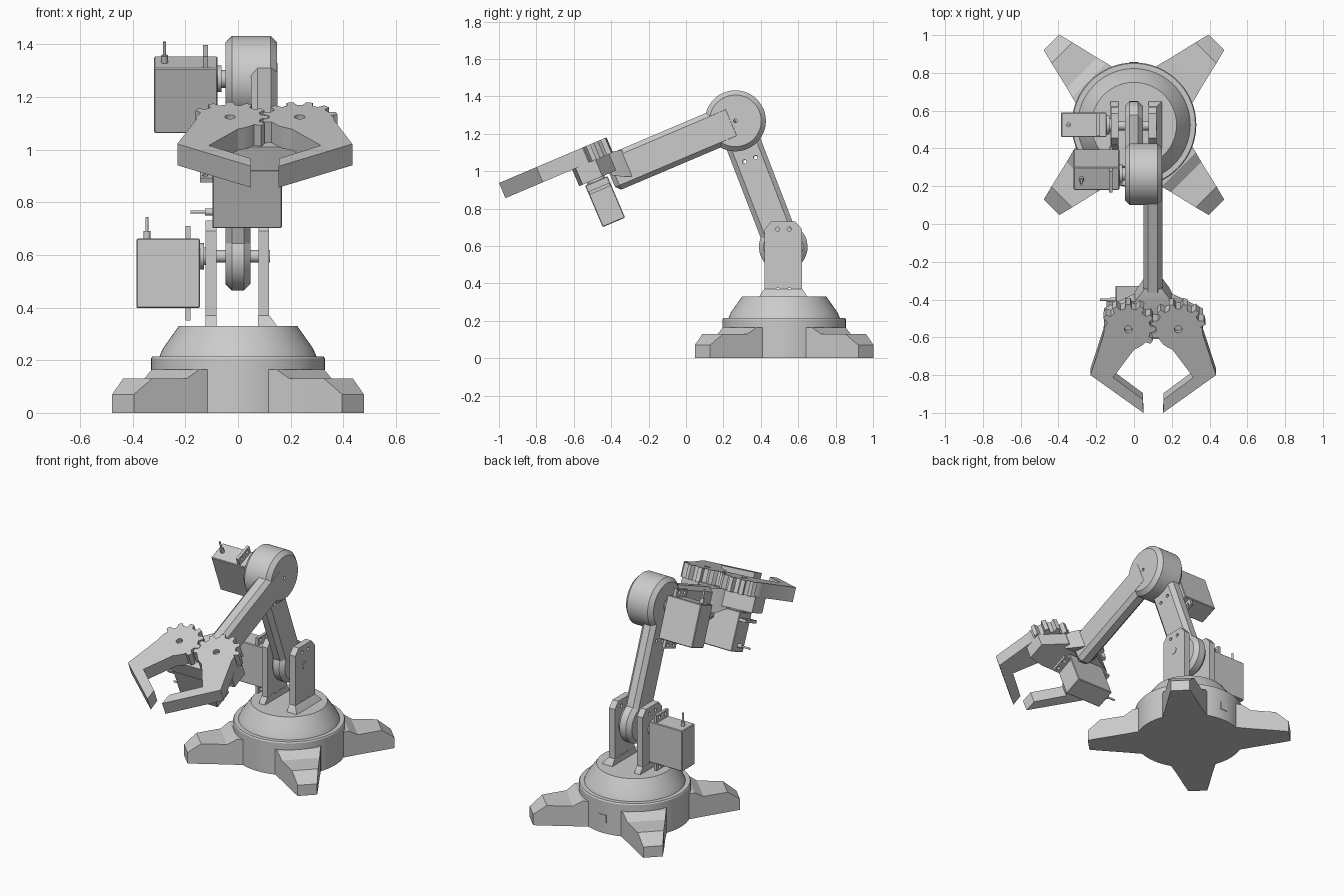
import bpy, bmesh
from math import sin, cos, radians, pi
from mathutils import Matrix, Vector

if "Cube" in bpy.data.objects:
    bpy.data.objects.remove(bpy.data.objects["Cube"])

grey = bpy.data.materials.new("light grey plastic")
grey.use_nodes = True
GREY = (0.6, 0.6, 0.6, 1)
grey.diffuse_color = GREY
grey.node_tree.nodes["Principled BSDF"].inputs["Base Color"].default_value = GREY

parts = []
WORLD = Matrix.Identity(4)


def finish(name, bm, frame=WORLD):
    bmesh.ops.recalc_face_normals(bm, faces=bm.faces)
    bm.transform(frame)
    mesh = bpy.data.meshes.new(name)
    bm.to_mesh(mesh)
    bm.free()
    mesh.materials.append(grey)
    obj = bpy.data.objects.new(name, mesh)
    bpy.context.collection.objects.link(obj)
    parts.append(obj)
    return obj


def prism(name, outline, z0, z1, frame=WORLD, bevel=0):
    """Extrude a flat outline, optionally chamfering its sharp edges."""
    bm = bmesh.new()
    face = bm.faces.new([bm.verts.new((x, y, z0)) for x, y in outline])
    up = bmesh.ops.extrude_face_region(bm, geom=[face])["geom"]
    verts = [v for v in up if isinstance(v, bmesh.types.BMVert)]
    bmesh.ops.translate(bm, verts=verts, vec=(0, 0, z1 - z0))
    bmesh.ops.recalc_face_normals(bm, faces=bm.faces)
    if bevel:
        sharp = [e for e in bm.edges if e.calc_face_angle(0) > radians(60)]
        bmesh.ops.bevel(bm, geom=sharp, offset=bevel, offset_type='OFFSET',
                        segments=1, profile=0.5, affect='EDGES')
    return finish(name, bm, frame)


def rect(x0, x1, y0, y1):
    return [(x0, y0), (x1, y0), (x1, y1), (x0, y1)]


def box(name, x, y, z, frame=WORLD, bevel=0):
    return prism(name, rect(*x, *y), *z, frame, bevel)


def circle(r, n=48):
    return [(r * cos(2 * pi * i / n), r * sin(2 * pi * i / n)) for i in range(n)]


def loft(name, loops, frame=WORLD):
    """Skin a row of four-point loops and cap both ends."""
    bm = bmesh.new()
    rows = [[bm.verts.new(p) for p in loop] for loop in loops]
    for a, b in zip(rows, rows[1:]):
        for i in range(4):
            j = (i + 1) % 4
            bm.faces.new((a[i], a[j], b[j], b[i]))
    bm.faces.new(rows[0])
    bm.faces.new(rows[-1])
    return finish(name, bm, frame)


def drill(obj, holes, r, z0, z1, frame):
    """Cut round holes through an object, then drop the cutter."""
    for x, y in holes:
        cutter = prism("cutter", circle(r, 20), z0, z1, frame @ Matrix.Translation((x, y, 0)))
        parts.remove(cutter)
        mod = obj.modifiers.new("hole", 'BOOLEAN')
        mod.operation, mod.object, mod.solver = 'DIFFERENCE', cutter, 'EXACT'
        bpy.context.view_layer.objects.active = obj
        bpy.ops.object.modifier_apply(modifier=mod.name)
        bpy.data.objects.remove(cutter)


def pivot(y, z, tilt):
    return Matrix.Translation((0, y, z)) @ Matrix.Rotation(radians(tilt), 4, 'X')


# Frames: SIDE extrudes along x with the outline in (y, z)
SIDE = Matrix(((0, 0, 1, 0), (1, 0, 0, 0), (0, 1, 0, 0), (0, 0, 0, 1)))
SHAFT_X = Matrix(((0, 0, 1, 0), (0, -1, 0, 0), (1, 0, 0, 0), (0, 0, 0, 1)))
BASE = Matrix.Translation((0, 0.525, 0))
SHOULDER = pivot(0.52, 0.595, 21.1)
ELBOW = pivot(0.264, 1.269, 21.1)
FOREARM = pivot(0.264, 1.269, 23)

# Base drum with a sloped turntable
bm = bmesh.new()
profile = [(0, 0), (0.33, 0), (0.33, 0.207), (0.325, 0.215), (0.298, 0.215),
           (0.285, 0.245), (0.225, 0.33), (0, 0.33)]
vs = [bm.verts.new((r, 0, z)) for r, z in profile]
es = [bm.edges.new(pair) for pair in zip(vs, vs[1:])]
bmesh.ops.spin(bm, geom=vs + es, cent=(0, 0, 0), axis=(0, 0, 1), angle=2 * pi, steps=64)
bmesh.ops.remove_doubles(bm, verts=bm.verts, dist=0.0005)
finish("base_drum", bm, BASE)
box("base_socket", (-0.025, 0.025), (0.84, 0.858), (0.07, 0.12))

# Four tapering feet
stations = [(0.15, 0.172, 0.165), (0.335, 0.128, 0.165), (0.39, 0.113, 0.13),
            (0.54, 0.078, 0.13), (0.618, 0.058, 0.07)]
for k in range(4):
    loft(f"foot_{k + 1}",
         [[(r, -w, 0), (r, w, 0), (r, w, h), (r, -w, h)] for r, w, h in stations],
         BASE @ Matrix.Rotation(radians(45 + 90 * k), 4, 'Z'))

# Two shoulder brackets with flared feet and bolt holes
outline = [(0.42, 0.33), (0.62, 0.33), (0.62, 0.69), (0.585, 0.73), (0.455, 0.73), (0.42, 0.69)]
bolts = [(y, z) for y in (0.49, 0.552) for z in (0.365, 0.69)]
for name, x0, x1, flare in (("right", -0.123, -0.082, 0), ("left", 0.077, 0.118, 0.033)):
    bracket = prism(f"{name}_bracket", outline, x0, x1, SIDE)
    drill(bracket, bolts, 0.011, x0 - 0.05, x1 + 0.05, SIDE)
    loft(f"{name}_bracket_foot", [
        [(x, y, z) for x, y in rect(x0 - 0.001, x1 + f, 0.42 - g, 0.62 + g)]
        for z, f, g in ((0.325, flare, 0.03), (0.345, flare * 0.6, 0.02), (0.37, 0.001, 0.001))])
prism("shoulder_pin", circle(0.024, 24), -0.13, 0.121, SHOULDER @ SIDE)

# Lower arm, elbow and forearm
prism("shoulder_disc", circle(0.13), -0.048, 0.047, SHOULDER @ SIDE, 0.025)
lower = box("lower_arm", (-0.048, 0.047), (-0.095, 0.095), (0, 0.72), SHOULDER, 0.025)
drill(lower, [(-0.03, 0.5), (0.035, 0.5)], 0.011, -0.1, 0.1, SHOULDER @ SIDE)
elbow = prism("elbow_disc", circle(0.163, 64), -0.048, 0.149, ELBOW @ SIDE, 0.025)
drill(elbow, [(0, 0)], 0.01, 0.1, 0.2, ELBOW @ SIDE)
box("forearm", (0.05, 0.15), (-0.73, 0), (-0.1, 0.1), FOREARM, 0.025)

# Gripper mount; everything is symmetric about the forearm's centre line
GRIP = FOREARM @ Matrix.Translation((0.102, 0, 0))
loft("wrist_flange", [
    [(-w, y, lo), (w, y, lo), (w, y, hi), (-w, y, hi)]
    for y, w, lo, hi in ((-0.62, 0.045, -0.06, 0.095), (-0.67, 0.085, -0.04, 0.105),
                         (-0.72, 0.115, -0.01, 0.105))], GRIP)
half = [(0.11, -0.69), (0.262, -0.77), (0.262, -0.885), (0.15, -0.905)]
prism("gripper_body", half + [(-x, y) for x, y in reversed(half)], 0.005, 0.102, GRIP)


def polar(r, deg):
    return (r * cos(radians(deg)), r * sin(radians(deg)))


# Two geared fingers, with the teeth half a step apart so they mesh
finger = [(-0.13, -0.03), (-0.2, -0.263), (0.08, -0.48),
          (0.078, -0.404), (-0.08, -0.277), (0.03, -0.118)]
for name, side, phase in (("right", -1, 0), ("left", 1, 15)):
    gear = [polar(0.118, -60), polar(0.118, -48)]
    for k in range(7):
        a = -30 + phase + 30 * k
        gear += [polar(r, a + d) for r, d in
                 ((0.118, -9), (0.145, -5), (0.145, 5), (0.118, 9))]
    gear += [polar(0.128, 178), polar(0.13, 186)]
    frame = GRIP @ Matrix.Translation((side * 0.1325, -0.813, 0))
    obj = prism(f"{name}_finger", [(-side * x, y) for x, y in gear + finger], 0.1, 0.188, frame)
    drill(obj, [(0, 0)], 0.02, 0.16, 0.3, frame)


# Servo motor: shaft along local z, short end toward local x
def servo(name, frame):
    box(f"{name}_case", (-0.197, 0.067), (-0.065, 0.065), (-0.253, -0.012), frame, 0.004)
    ears = box(f"{name}_ears", (-0.245, 0.115), (-0.06, 0.06), (-0.066, -0.048), frame)
    drill(ears, [(x, y) for x in (-0.225, 0.095) for y in (-0.03, 0.03)],
          0.011, -0.1, 0, frame)
    prism(f"{name}_collar", circle(0.05, 32), -0.015, 0.004, frame)
    prism(f"{name}_shaft", circle(0.034, 32), 0, 0.022, frame)
    cable = frame @ Matrix.Translation((0.065, 0, -0.213)) @ Matrix.Rotation(pi / 2, 4, 'Y')
    prism(f"{name}_cable_boot", circle(0.013, 16), 0, 0.03, cable)
    prism(f"{name}_cable", circle(0.006, 12), 0, 0.085, cable)


servo("shoulder_servo", Matrix.Translation((-0.133, 0.525, 0.595)) @ SHAFT_X)
servo("elbow_servo", ELBOW @ Matrix.Translation((-0.066, 0, 0)) @ SHAFT_X)
servo("gripper_servo", FOREARM @ Matrix.Translation((-0.03, -0.81, 0.007))
      @ Matrix.Rotation(pi, 4, 'Z'))

# Smooth round faces, keep edges crisp
bpy.ops.object.select_all(action='DESELECT')
for obj in parts:
    obj.select_set(True)
bpy.context.view_layer.objects.active = parts[0]
bpy.ops.object.shade_smooth_by_angle(angle=radians(25))
